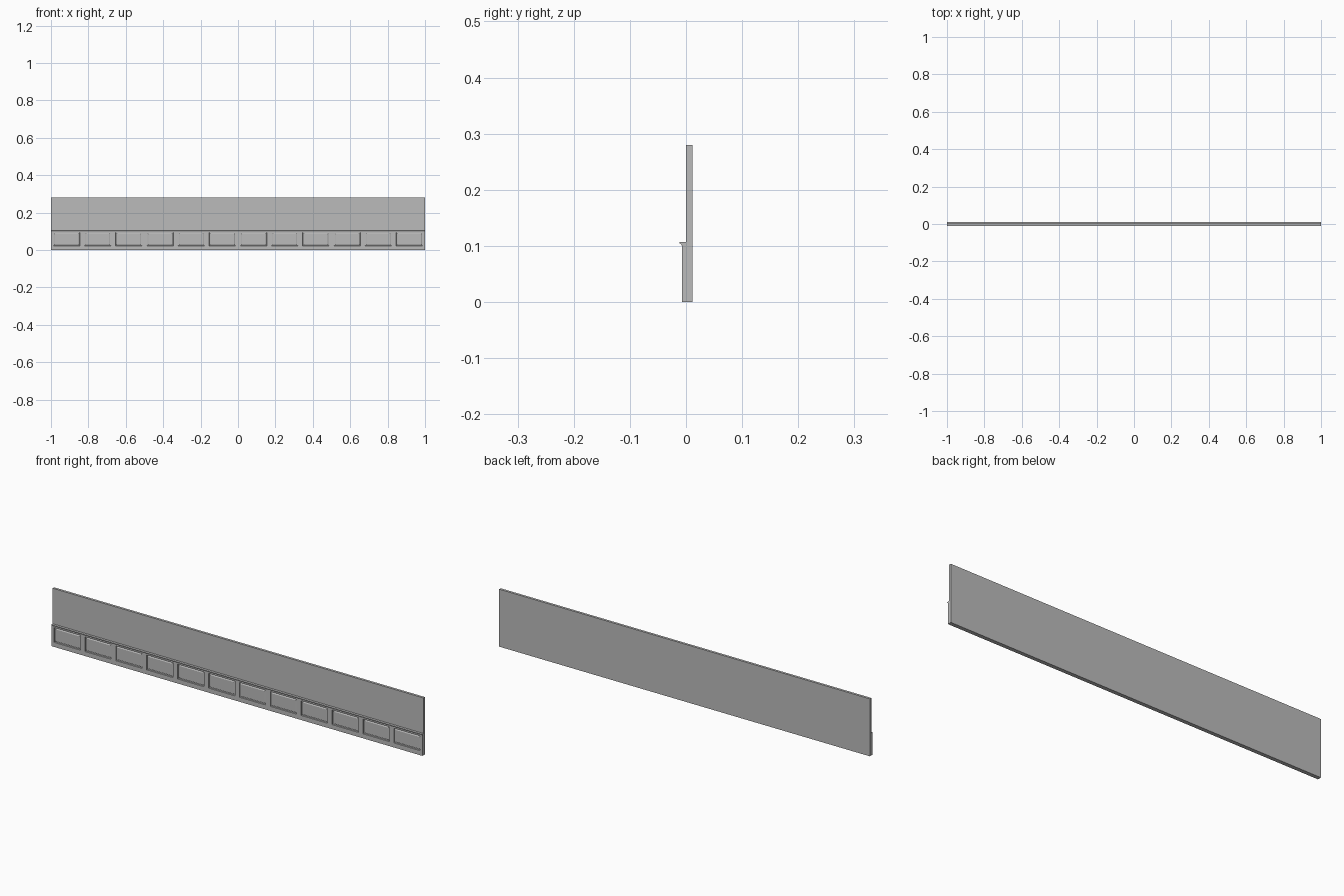
import bpy
import bmesh

cube = bpy.data.objects.get("Cube")
if cube:
    bpy.data.objects.remove(cube, do_unlink=True)

LENGTH, HEIGHT = 2.0, 0.28
BACK, WALL_FRONT, DADO_FRONT = 0.012, 0.0, -0.007
DADO_TOP = 0.102
BAYS = 12
PITCH = LENGTH / BAYS

paint = bpy.data.materials.new("grey paint")
paint.use_nodes = True
paint.diffuse_color = (0.5, 0.5, 0.5, 1)
paint.node_tree.nodes["Principled BSDF"].inputs["Base Color"].default_value = (0.5, 0.5, 0.5, 1)


def finish(name, bm):
    bmesh.ops.remove_doubles(bm, verts=bm.verts, dist=0.00001)
    bmesh.ops.recalc_face_normals(bm, faces=bm.faces)
    mesh = bpy.data.meshes.new(name)
    bm.to_mesh(mesh)
    bm.free()
    mesh.materials.append(paint)
    obj = bpy.data.objects.new(name, mesh)
    bpy.context.collection.objects.link(obj)
    return obj


def extrude_profile(name, profile):
    """Run a (y, z) profile along the full length."""
    bm = bmesh.new()
    face = bm.faces.new([bm.verts.new((-LENGTH / 2, y, z)) for y, z in profile])
    result = bmesh.ops.extrude_face_region(bm, geom=[face])
    verts = [v for v in result["geom"] if isinstance(v, bmesh.types.BMVert)]
    bmesh.ops.translate(bm, verts=verts, vec=(LENGTH, 0, 0))
    return finish(name, bm)


def rectangle(bm, x, half, low, high, y):
    return [bm.verts.new((x + sx * half, y, z))
            for sx, z in ((-1, low), (1, low), (1, high), (-1, high))]


# Plain wall slab
extrude_profile("wall", [(WALL_FRONT, 0), (BACK, 0), (BACK, HEIGHT), (WALL_FRONT, HEIGHT)])

# Panelled dado: each bay is a frame, a sunk border and a raised field
bm = bmesh.new()
for i in range(BAYS):
    x = -LENGTH / 2 + (i + 0.5) * PITCH
    rings = [
        rectangle(bm, x, PITCH / 2, 0, DADO_TOP, WALL_FRONT),
        rectangle(bm, x, PITCH / 2, 0, DADO_TOP, DADO_FRONT),
        rectangle(bm, x, 0.071, 0.022, 0.094, DADO_FRONT),
        rectangle(bm, x, 0.070, 0.023, 0.093, -0.002),
        rectangle(bm, x, 0.066, 0.027, 0.089, -0.002),
        rectangle(bm, x, 0.063, 0.030, 0.086, -0.004),
    ]
    for level, (outer, inner) in enumerate(zip(rings, rings[1:])):
        for k in range(4):
            # Neighbouring bays share their sides, so only the ends are closed
            if level == 0 and ((k == 1 and i < BAYS - 1) or (k == 3 and i > 0)):
                continue
            n = (k + 1) % 4
            bm.faces.new((outer[k], outer[n], inner[n], inner[k]))
    bm.faces.new(rings[-1])
finish("panelled_dado", bm)

# Moulded cap rail
extrude_profile("cap_rail", [
    (WALL_FRONT, 0.100), (WALL_FRONT, 0.107), (-0.012, 0.107),
    (-0.012, 0.105), (-0.009, 0.103), (DADO_FRONT, 0.100),
])
